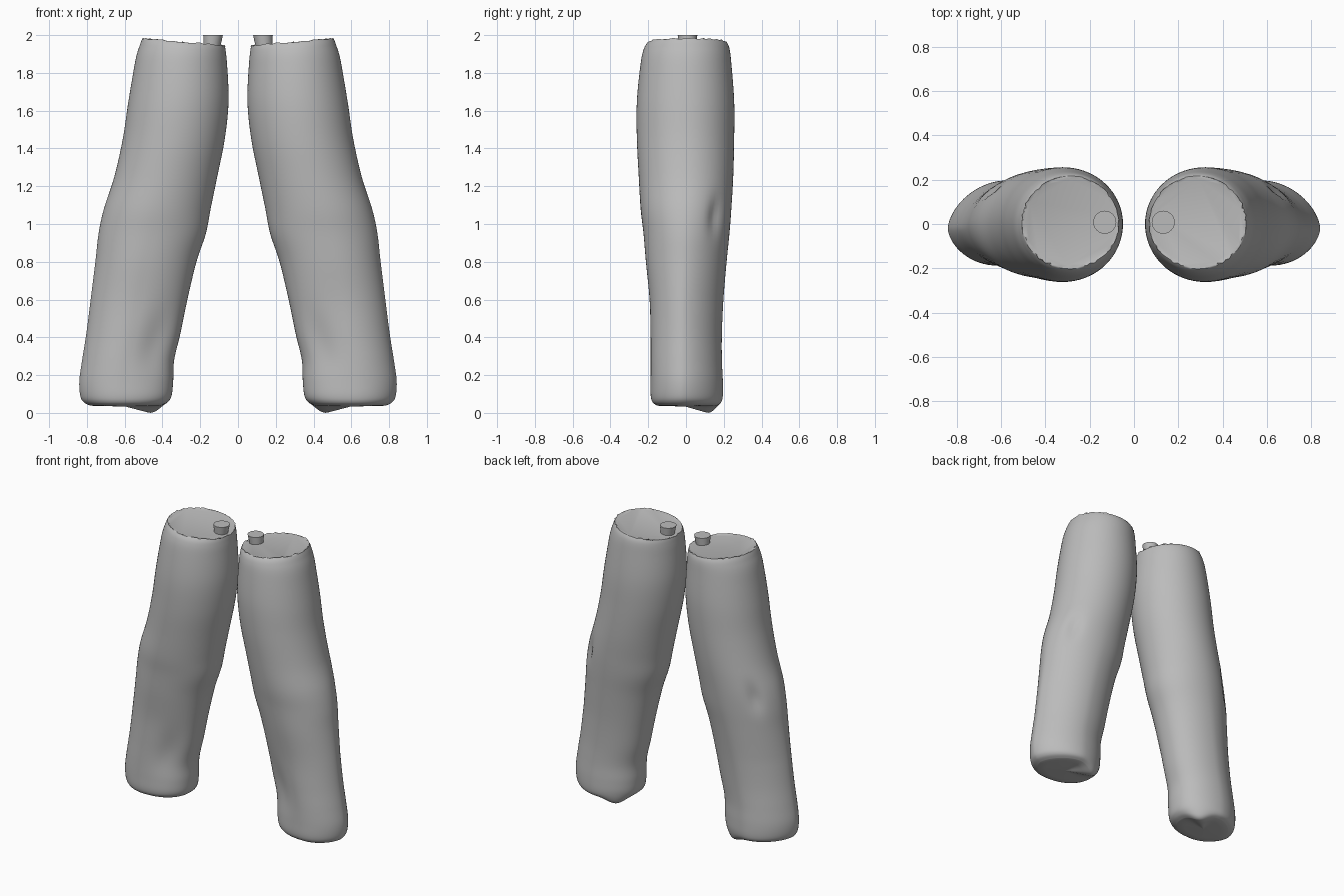
import bpy, bmesh, math, random
from mathutils import Vector

if "Cube" in bpy.data.objects:
    bpy.data.objects.remove(bpy.data.objects["Cube"])

SIDES = 72
STEPS = 6

# Leg stations from rim to sole: height, inner x, outer x, front y, back y
STATIONS = [Vector(s) for s in (
    (1.965, .07, .505, -.20, .215),
    (1.93, .065, .52, -.222, .23),
    (1.85, .058, .545, -.24, .24),
    (1.65, .05, .58, -.26, .255),
    (1.45, .07, .61, -.26, .255),
    (1.25, .11, .655, -.25, .25),
    (1.08, .145, .71, -.24, .24),
    (.95, .17, .738, -.225, .23),
    (.8, .22, .755, -.212, .215),
    (.6, .268, .78, -.192, .198),
    (.42, .305, .803, -.188, .19),
    (.28, .338, .825, -.187, .19),
    (.17, .343, .84, -.187, .195),
    (.09, .352, .835, -.186, .195),
    (.055, .375, .815, -.175, .185),
    (.038, .41, .78, -.15, .16))]


def make_material(name, colour):
    mat = bpy.data.materials.new(name)
    mat.use_nodes = True
    mat.diffuse_color = colour
    mat.node_tree.nodes["Principled BSDF"].inputs["Base Color"].default_value = colour
    return mat


def spline(a, b, c, d, t):
    return (b * 2 + (c - a) * t + (a * 2 - b * 5 + c * 4 - d) * t ** 2
            + (b * 3 - a - c * 3 + d) * t ** 3) / 2


def smooth_stations():
    last = len(STATIONS) - 1
    for i in range(last):
        pts = [STATIONS[min(max(i + k, 0), last)] for k in (-1, 0, 1, 2)]
        for j in range(STEPS):
            yield spline(*pts, j / STEPS)
    yield STATIONS[last]


def bump(value, centre, width):
    return math.exp(-((value - centre) / width) ** 2)


def section(station):
    """One horizontal ring, with a soft ridge down the outer shin."""
    z, inner, outer, front, back = station
    low = min(max((1.2 - z) / .6, 0), 1)
    mid, half = (inner + outer) / 2, (outer - inner) / 2
    ring = []
    for k in range(SIDES):
        a = math.tau * k / SIDES
        c, s = math.cos(a), math.sin(a)
        power = 1 + .2 * low if c > 0 else 1 - .12 * low
        x = mid + half * c
        y = math.copysign(abs(s) ** power, s) * (back if s > 0 else -front)
        y -= .02 * low * max(c, 0)
        # Hollow above the ankle and fold beside the knee
        dent = .022 * bump(z, .38, .16) * bump(a, math.tau * .66, .4)
        dent += .018 * bump(z, 1.04, .09) * bump(a, .75, .16)
        x, y = x - dent * c, y - dent * s
        # Sloping rim and the low heel corner
        lift = .09 * (x - .29) * min(max((z - 1.8) / .165, 0), 1)
        lift -= .04 * bump(z, .038, .03) * bump(x, .45, .08) * bump(y, .13, .07)
        ring.append(Vector((x, y, z + lift)))
    return ring


def finish(bm, name, mat, angle):
    bmesh.ops.recalc_face_normals(bm, faces=bm.faces)
    mesh = bpy.data.meshes.new(name)
    bm.to_mesh(mesh)
    bm.free()
    mesh.materials.append(mat)
    obj = bpy.data.objects.new(name, mesh)
    bpy.context.collection.objects.link(obj)
    bpy.ops.object.select_all(action="DESELECT")
    obj.select_set(True)
    bpy.context.view_layer.objects.active = obj
    bpy.ops.object.shade_smooth_by_angle(angle=math.radians(angle))


def build_leg(side, name, mat):
    rng = random.Random(4)
    rings = [section(s) for s in smooth_stations()]
    # Ragged cut edge
    for p in rings[0]:
        p.x += rng.uniform(-.005, .005)
        p.y += rng.uniform(-.005, .005)
        p.z += rng.uniform(-.006, .004)
    # Flat sole and flat top, closed by shrinking rings
    sole = sum(rings[-1], Vector()) / SIDES
    rings += [[p.lerp(sole, f) for p in rings[-1]] for f in (.3, .65, .95)]
    top = sum(rings[0], Vector()) / SIDES
    inset = [p.lerp(top, .05) for p in rings[0]]
    for p in inset:
        p.z = 1.96 + .09 * (p.x - .29)
    rings.insert(0, inset)

    bm = bmesh.new()
    loops = [[bm.verts.new((p.x * side, p.y, p.z)) for p in r] for r in rings]
    for upper, lower in zip(loops, loops[1:]):
        for k in range(SIDES):
            n = (k + 1) % SIDES
            bm.faces.new((upper[k], upper[n], lower[n], lower[k]))
    bm.faces.new(loops[0])
    bm.faces.new(loops[-1])
    finish(bm, name, mat, 40)


def build_peg(side, name, mat):
    bm = bmesh.new()
    rings = []
    for x, z, r in ((.142, 1.9, .04), (.132, 2, .052)):
        rings.append([bm.verts.new((side * (x + r * math.cos(math.tau * k / 24)),
                                    .008 + r * math.sin(math.tau * k / 24), z))
                      for k in range(24)])
    for k in range(24):
        n = (k + 1) % 24
        bm.faces.new((rings[0][k], rings[0][n], rings[1][n], rings[1][k]))
    for ring in rings:
        bm.faces.new(ring)
    finish(bm, name, mat, 40)


grey = make_material("plain grey", (.5, .5, .5, 1))
for side, label in ((1, "left"), (-1, "right")):
    build_leg(side, label + "_leg", grey)
    build_peg(side, label + "_hip_peg", grey)
